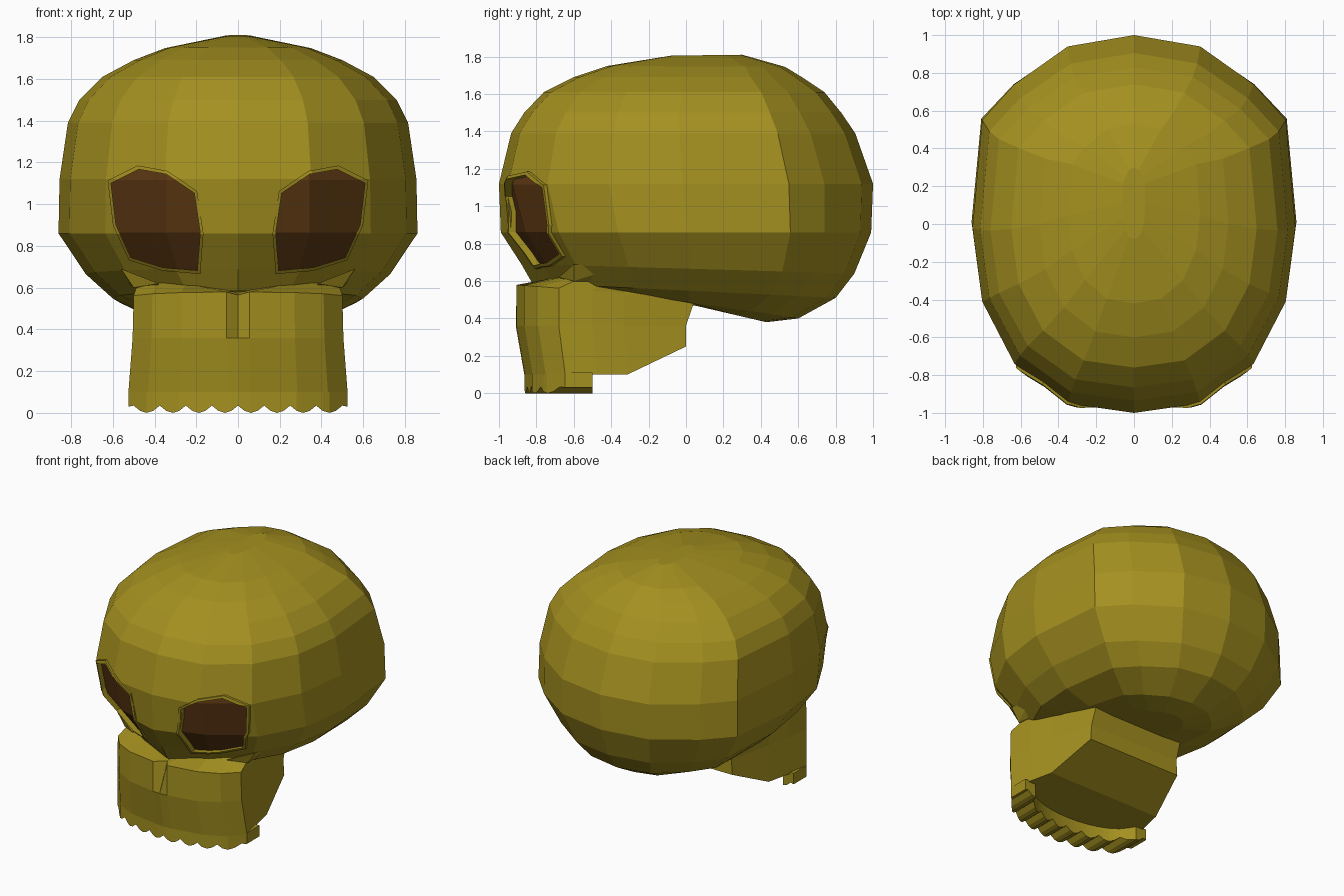
import bpy, bmesh

if "Cube" in bpy.data.objects:
    bpy.data.objects.remove(bpy.data.objects["Cube"])


def material(name, rgb):
    m = bpy.data.materials.new(name)
    m.diffuse_color = (*rgb, 1)
    m.use_nodes = True
    m.node_tree.nodes["Principled BSDF"].inputs["Base Color"].default_value = m.diffuse_color
    return m


BONE = material("bone", (0.37, 0.28, 0.014))
DARK = material("socket_brown", (0.105, 0.038, 0.006))


def finish(name, bm, mat=None):
    bmesh.ops.recalc_face_normals(bm, faces=bm.faces)
    me = bpy.data.meshes.new(name)
    bm.to_mesh(me)
    bm.free()
    if mat:
        me.materials.append(mat)
    ob = bpy.data.objects.new(name, me)
    bpy.context.collection.objects.link(ob)
    return ob


def face(bm, verts):
    verts = list(dict.fromkeys(verts))
    if len(verts) > 2:
        bm.faces.new(verts)


def loft(name, half_rings, mat):
    """Skin half rings (front to back, x >= 0) into a closed mirrored solid."""
    bm = bmesh.new()
    rings = []
    for half in half_rings:
        right = [bm.verts.new(p) for p in half]
        left = [v if v.co.x < 1e-5 else bm.verts.new((-v.co.x, v.co.y, v.co.z)) for v in right]
        rings.append((right, left))
    n = len(half_rings[0])
    for a, b in zip(rings, rings[1:]):
        for s in (0, 1):
            for i in range(n - 1):
                face(bm, [a[s][i], a[s][i + 1], b[s][i + 1], b[s][i]])
        for k in (0, n - 1):                       # close across the middle
            if a[0][k] is not a[1][k]:
                face(bm, [a[0][k], a[1][k], b[1][k], b[0][k]])
    for right, left in (rings[0], rings[-1]):      # strip caps
        for i in range(n - 1):
            face(bm, [right[i], right[i + 1], left[i + 1], left[i]])
    return finish(name, bm, mat)


# Cranium: 16-sided plan outline scaled per level
PLAN = [(0, -1), (.41, -.95), (.74, -.74), (.94, -.41), (1, -.02),
        (.94, .55), (.74, .74), (.41, .94), (0, 1)]
# z front, z back, y front, y back, half width, extra nose ridge
LEVELS = [(1.805, 1.81, -.08, .3, .06, 0), (1.75, 1.745, -.42, .53, .35, 0),
          (1.69, 1.69, -.6, .62, .5, 0), (1.61, 1.61, -.76, .74, .65, 0),
          (1.5, 1.5, -.865, .83, .76, 0), (1.39, 1.39, -.935, .905, .815, 0),
          (1.12, 1.12, -1, 1, .855, 0), (.86, .86, -.93, .99, .86, .06),
          (.69, .64, -.81, .9, .73, .07), (.585, .51, -.74, .8, .6, .08),
          (.57, .40, -.55, .6, .4, 0), (.55, .38, -.3, .43, .2, 0)]


def cranium_ring(zf, zb, yf, yb, w, nose, k):
    pts = []
    for i, (px, py) in enumerate(PLAN):
        t = (py + 1) / 2
        y = yf + (yb - yf) * t - (nose if i == 0 else 0)
        pts.append((px * w * k, y * k, 1 + (zf + (zb - zf) * t - 1) * k))
    return pts


def cranium(name, k, mat):
    return loft(name, [cranium_ring(*lv, k) for lv in LEVELS], mat)


# Eye sockets: openings in the cranium, recessed brown patch, raised rim
EYE = [(.62, 1.11), (.48, 1.18), (.34, 1.155), (.2, 1.06), (.17, .86),
       (.185, .67), (.36, .685), (.52, .735), (.595, .9)]


def eye_cutter(name, k, y0, y1):
    bm = bmesh.new()
    for s in (-1, 1):
        loops = [[bm.verts.new((s * (.39 + (x - .39) * k), y, .92 + (z - .92) * k))
                  for x, z in EYE] for y in (y0, y1)]
        bm.faces.new(loops[0])
        bm.faces.new(loops[1])
        for i in range(len(EYE)):
            j = (i + 1) % len(EYE)
            bm.faces.new([loops[0][i], loops[0][j], loops[1][j], loops[1][i]])
    ob = finish(name, bm)
    ob.hide_render = True
    ob.display_type = 'WIRE'
    return ob


def boolean(ob, cutter, op):
    m = ob.modifiers.new(op.lower(), 'BOOLEAN')
    m.operation, m.object, m.solver = op, cutter, 'EXACT'


inner = eye_cutter("eye_cutter_inner", .95, -1.3, -.45)
outer = eye_cutter("eye_cutter_outer", 1.02, -1.2, -.48)
boolean(cranium("cranium", 1.0, BONE), inner, 'DIFFERENCE')
sockets = cranium("eye_sockets", .975, DARK)
boolean(sockets, inner, 'INTERSECT')
rims = cranium("eye_rims", 1.014, BONE)
boolean(rims, outer, 'INTERSECT')
boolean(rims, inner, 'DIFFERENCE')

# Upper jaw: U-shaped plan, notch for the nose, top sloping up into the face
JAW = [(0, -.91), (.055, -.905), (.27, -.865), (.41, -.79), (.5, -.68),
       (.475, -.5), (.44, -.33), (.365, 0)]


def jaw_bottom(y):
    return .1 + .15 * min(max((y + .33) / .33, 0), 1)


def jaw_top(y):
    return .58 - .075 * (y + .91) / .96


bottom = [(x * (1.05 if y < -.6 else 1.03), y * .95, jaw_bottom(y)) for x, y in JAW]
middle = [(x * 1.01, y, .36) for x, y in JAW]
rim = [(x, y if y < -.1 else .05, jaw_top(y)) for x, y in JAW]
rim[0] = (0, -.82, .565)
inset = [(0, -.76, .575), (.055, -.76, .59), (.25, -.69, .62), (.38, -.58, .64),
         (.47, -.48, .655), (.46, -.4, .65), (.42, -.3, .62), (.34, .03, .53)]
loft("upper_jaw", [bottom, middle, rim, inset], BONE)

# Teeth: scalloped band, ribs running front to back
ARC = [(x * 1.05, y * .95) for x, y in JAW[:5]]
PITCH = .125


def front_y(x):
    for (xa, ya), (xb, yb) in zip(ARC, ARC[1:]):
        if x <= xb + 1e-6:
            return ya + (yb - ya) * (x - xa) / (xb - xa)
    return ARC[-1][1]


def back_y(x):
    return -.5 - .2 * max(0, 1 - (x / .42) ** 2) ** .5


samples = [(i * PITCH / 4, (.035, .01, 0, .01)[i % 4]) for i in range(-16, 17)]
samples = [(-.525, .03)] + samples + [(.525, .03)]
bm = bmesh.new()
cols = []
for x, z in samples:
    f, b = front_y(abs(x)), back_y(abs(x))
    cols.append([bm.verts.new((x, *c)) for c in ((f, .11), (f, z), (b, z), (b, .11))])
for a, b in zip(cols, cols[1:]):
    for k in range(4):
        bm.faces.new([a[k], a[(k + 1) % 4], b[(k + 1) % 4], b[k]])
bm.faces.new(cols[0])
bm.faces.new(cols[-1])
finish("teeth", bm, BONE)

# Cheekbones: small wedges between eye and jaw
CHEEK = [(.38, -.68, .62), (.4, -.6, .58), (.56, -.6, .69),
         (.57, -.38, .67), (.5, -.6, .6), (.46, -.38, .6)]
for side, s in (("left", -1), ("right", 1)):
    bm = bmesh.new()
    for x, y, z in CHEEK:
        bm.verts.new((s * x, y, z))
    bmesh.ops.convex_hull(bm, input=bm.verts)
    finish("cheekbone_" + side, bm, BONE)
